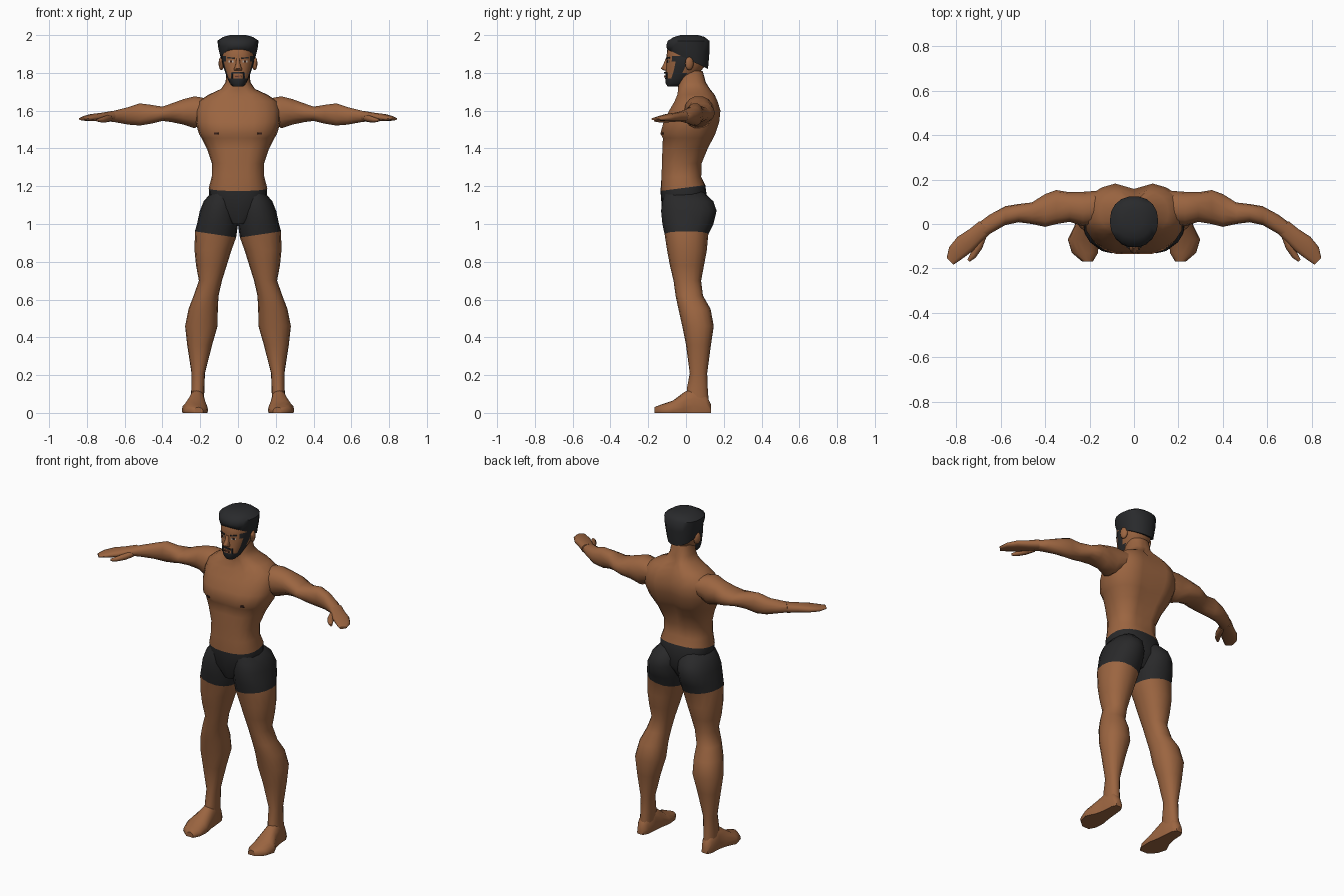
import bpy, bmesh, math
from mathutils import Vector, Matrix
from mathutils.bvhtree import BVHTree

if "Cube" in bpy.data.objects:
    bpy.data.objects.remove(bpy.data.objects["Cube"])


def material(name, rgb):
    m = bpy.data.materials.new(name)
    m.diffuse_color = (*rgb, 1)
    m.use_nodes = True
    m.node_tree.nodes["Principled BSDF"].inputs["Base Color"].default_value = m.diffuse_color
    return m


SKIN = material("brown skin", (0.33, 0.13, 0.052))
CLOTH = material("black cloth", (0.022, 0.022, 0.023))
HAIR = material("black hair", (0.022, 0.023, 0.025))
DARK = material("dark brown", (0.04, 0.015, 0.01))
WHITE = material("eye white", (0.5, 0.45, 0.4))
LIP = material("lip", (0.22, 0.075, 0.04))
PLACE = {'x': lambda t, a, b: (t, a, b),
         'y': lambda t, a, b: (a, t, b),
         'z': lambda t, a, b: (a, b, t)}


def finish(name, bm, mats, mirror=False, angle=55):
    bmesh.ops.recalc_face_normals(bm, faces=bm.faces)
    me = bpy.data.meshes.new(name)
    bm.to_mesh(me)
    bm.free()
    for m in mats:
        me.materials.append(m)
    ob = bpy.data.objects.new(name, me)
    bpy.context.collection.objects.link(ob)
    bpy.ops.object.select_all(action='DESELECT')
    ob.select_set(True)
    bpy.context.view_layer.objects.active = ob
    bpy.ops.object.shade_smooth_by_angle(angle=math.radians(angle))
    if mirror:
        ob.modifiers.new("mirror", 'MIRROR').use_axis[0] = True
    return ob


def loft(name, rings, axis='z', n=14, p=2.2, mats=(SKIN,), rule=None,
         fix=None, mirror=False, move=None):
    """Skin rounded sections; each ring is (t, a0, a1, b0, b1)."""
    bm = bmesh.new()
    loops = []
    for k, (t, a0, a1, b0, b1) in enumerate(rings):
        loop = []
        for i in range(n):
            w = 2 * math.pi * i / n
            c, s = round(math.cos(w), 6), round(math.sin(w), 6)
            a = (a0 + a1) / 2 + (a1 - a0) / 2 * math.copysign(abs(c) ** (2 / p), c)
            b = (b0 + b1) / 2 + (b1 - b0) / 2 * math.copysign(abs(s) ** (2 / p), s)
            co = Vector(PLACE[axis](t, a, b))
            if fix:
                co = fix(co, k)
            if move:
                co = move @ co
            loop.append(bm.verts.new(co))
        loops.append(loop)
    for k in range(len(loops) - 1):
        for i in range(n):
            j = (i + 1) % n
            f = bm.faces.new((loops[k][i], loops[k][j], loops[k + 1][j], loops[k + 1][i]))
            if rule:
                f.material_index = rule(f.calc_center_median(), k)
    for loop, k in ((loops[0], 0), (loops[-1], len(loops) - 2)):
        f = bm.faces.new(loop)
        if rule:
            f.material_index = rule(f.calc_center_median(), k)
    return finish(name, bm, mats, mirror)


# Torso with neck; the lowest bands belong to the shorts
def spine(co, k):
    if k == 2:
        co.z += 0.13 * (co.y + 0.135)
    if abs(co.x) < 0.01 and 1.22 < co.z < 1.74:
        co.y -= 0.03 if co.y > 0 and co.z > 1.35 else -0.008 if co.y < 0 else 0.012
    return co


body = [(1.0, .05, -.10, .07), (1.08, .15, -.128, .12), (1.175, .155, -.135, .102),
        (1.25, .139, -.134, .085), (1.32, .138, -.132, .087), (1.40, .165, -.13, .12),
        (1.455, .193, -.128, .15), (1.478, .207, -.142, .162), (1.54, .225, -.125, .182),
        (1.60, .225, -.095, .188), (1.65, .21, -.065, .172), (1.685, .155, -.05, .155),
        (1.715, .09, -.045, .13), (1.75, .066, -.043, .105), (1.81, .06, -.04, .088)]
torso = loft("torso", [(z, -w, w, f, b) for z, w, f, b in body], n=20, p=2.4,
             mats=(SKIN, CLOTH), rule=lambda c, k: int(k < 2), fix=spine)

# Legs; the upper bands are the legs of the shorts
loft("leg", [
    (1.175, .02, .135, -.11, .085), (1.12, .0, .182, -.125, .145), (1.07, .0, .202, -.132, .162),
    (1.0, .0, .217, -.125, .145), (.945, .01, .228, -.113, .118), (.86, .035, .23, -.10, .11),
    (.78, .06, .222, -.085, .095), (.70, .085, .207, -.066, .08), (.62, .103, .235, -.055, .09),
    (.55, .107, .262, -.04, .13), (.46, .108, .28, -.02, .147), (.36, .137, .269, 0, .132),
    (.21, .175, .246, .02, .112), (.13, .178, .247, .005, .115), (.06, .18, .25, .0, .12)],
    n=16, mats=(SKIN, CLOTH), rule=lambda c, k: int(k < 4), mirror=True,
    fix=lambda co, k: co + Vector((0, 0, .15 * (co.x - .12))) if k == 4 else co)


# Feet with flat soles
def sole(co, k):
    co.z = max(co.z, 0)
    return co


loft("foot", [
    (.132, .198, .238, -.03, .045), (.105, .182, .252, -.05, .10), (.04, .175, .256, -.06, .135),
    (-.01, .17, .268, -.06, .11), (-.07, .158, .298, -.04, .065), (-.13, .162, .28, -.03, .045),
    (-.168, .185, .235, -.02, .03)], axis='y', n=16, fix=sole, mirror=True)

# Arms
loft("arm", [
    (.16, .0, .15, 1.55, 1.665), (.23, -.01, .145, 1.505, 1.678), (.29, .01, .143, 1.525, 1.662),
    (.35, 0, .153, 1.538, 1.64), (.40, -.013, .135, 1.545, 1.622), (.46, .0, .097, 1.53, 1.632),
    (.52, .008, .09, 1.52, 1.64), (.58, -.005, .08, 1.525, 1.62), (.65, -.045, .042, 1.538, 1.602),
    (.70, -.08, .005, 1.545, 1.59)], axis='x', n=14, mirror=True)

# Hands, turned forward from the wrist
wrist = Matrix.Translation((.69, -.035, 1.55)) @ Matrix.Rotation(-math.pi / 4, 4, 'Z')
loft("hand", [(-.03, -.036, .038, -.008, .048), (.03, -.035, .045, -.006, .04),
              (.09, -.035, .058, -.006, .034), (.15, -.026, .052, -.004, .022),
              (.192, -.018, .025, 0, .012)],
     axis='x', n=12, p=2.5, move=wrist, mirror=True)
loft("thumb", [(.0, -.035, .0, -.008, .03), (.05, -.058, -.018, -.012, .024),
               (.10, -.066, -.036, -.012, .014), (.132, -.06, -.046, -.008, .006)],
     axis='x', n=8, move=wrist, mirror=True)


# Head; jaw and cheek faces become the beard
def beard(c, k):
    jaw = c.z < 1.775 and c.y < .01
    side = c.z < 1.88 and -.065 < c.y < -.005 and abs(c.x) > .035
    return int(jaw or side)


skull = [(1.728, .028, -.098, -.035), (1.745, .043, -.108, .0), (1.77, .055, -.11, .03),
         (1.80, .067, -.108, .07), (1.83, .077, -.106, .095), (1.86, .085, -.103, .108),
         (1.89, .086, -.103, .113), (1.92, .086, -.10, .113), (1.955, .08, -.085, .105),
         (1.98, .05, -.05, .07)]
head = loft("head", [(z, -w, w, f, b) for z, w, f, b in skull], n=24, p=2.3,
            mats=(SKIN, HAIR), rule=beard)

# Hair cap, its lower edge sloping down to the nape
slope = (.48, .15, 0, 0, 0)
cap = [(1.925, .09, -.102, .118), (1.945, .104, -.106, .126), (1.97, .109, -.098, .125),
       (1.99, .08, -.065, .10), (2.0, .042, -.03, .065)]
loft("hair", [(z, -w, w, f, b) for z, w, f, b in cap], n=18, mats=(HAIR,),
     fix=lambda co, k: co - Vector((0, 0, slope[k] * (co.y + .10))))

# Nose
loft("nose", [(1.812, -.02, .02, -.115, -.09), (1.822, -.021, .021, -.133, -.09),
              (1.845, -.012, .012, -.12, -.09), (1.875, -.009, .009, -.108, -.09)], n=8)

# Ears
bm = bmesh.new()
bmesh.ops.create_uvsphere(bm, u_segments=10, v_segments=6, radius=1, matrix=(
    Matrix.Translation((.088, .018, 1.85)) @ Matrix.Rotation(.35, 4, 'Z')
    @ Matrix.Diagonal((.014, .024, .036, 1))))
finish("ear", bm, (SKIN,), mirror=True)


# Thin face and chest details laid on the surface in front
def plate(name, base, x, z, w, h, mat, lift=.0, tilt=0, mirror=True):
    me = base.data
    tree = BVHTree.FromPolygons([v.co for v in me.vertices],
                                [tuple(f.vertices) for f in me.polygons])
    hit, normal, _, _ = tree.ray_cast(Vector((x, -1, z)), Vector((0, 1, 0)))
    turn = math.atan2(normal.x, -normal.y)
    bm = bmesh.new()
    bmesh.ops.create_cube(bm, size=1, matrix=(
        Matrix.Translation((x, hit.y - lift, z)) @ Matrix.Rotation(turn, 4, 'Z')
        @ Matrix.Rotation(tilt, 4, 'Y') @ Matrix.Diagonal((w, .006, h, 1))))
    finish(name, bm, (mat,), mirror)


plate("eyebrow", head, .037, 1.879, .038, .007, HAIR, .001, -.1)
plate("eye", head, .036, 1.860, .028, .009, WHITE)
plate("iris", head, .036, 1.860, .011, .009, DARK, .001)
plate("moustache", head, 0, 1.800, .056, .009, HAIR, .002, mirror=False)
plate("moustache_side", head, .031, 1.787, .009, .032, HAIR, .002)
plate("lips", head, 0, 1.781, .036, .012, LIP, .001, mirror=False)
plate("mouth_line", head, 0, 1.782, .034, .003, DARK, .002, mirror=False)
plate("nipple", torso, .115, 1.478, .022, .011, DARK)
